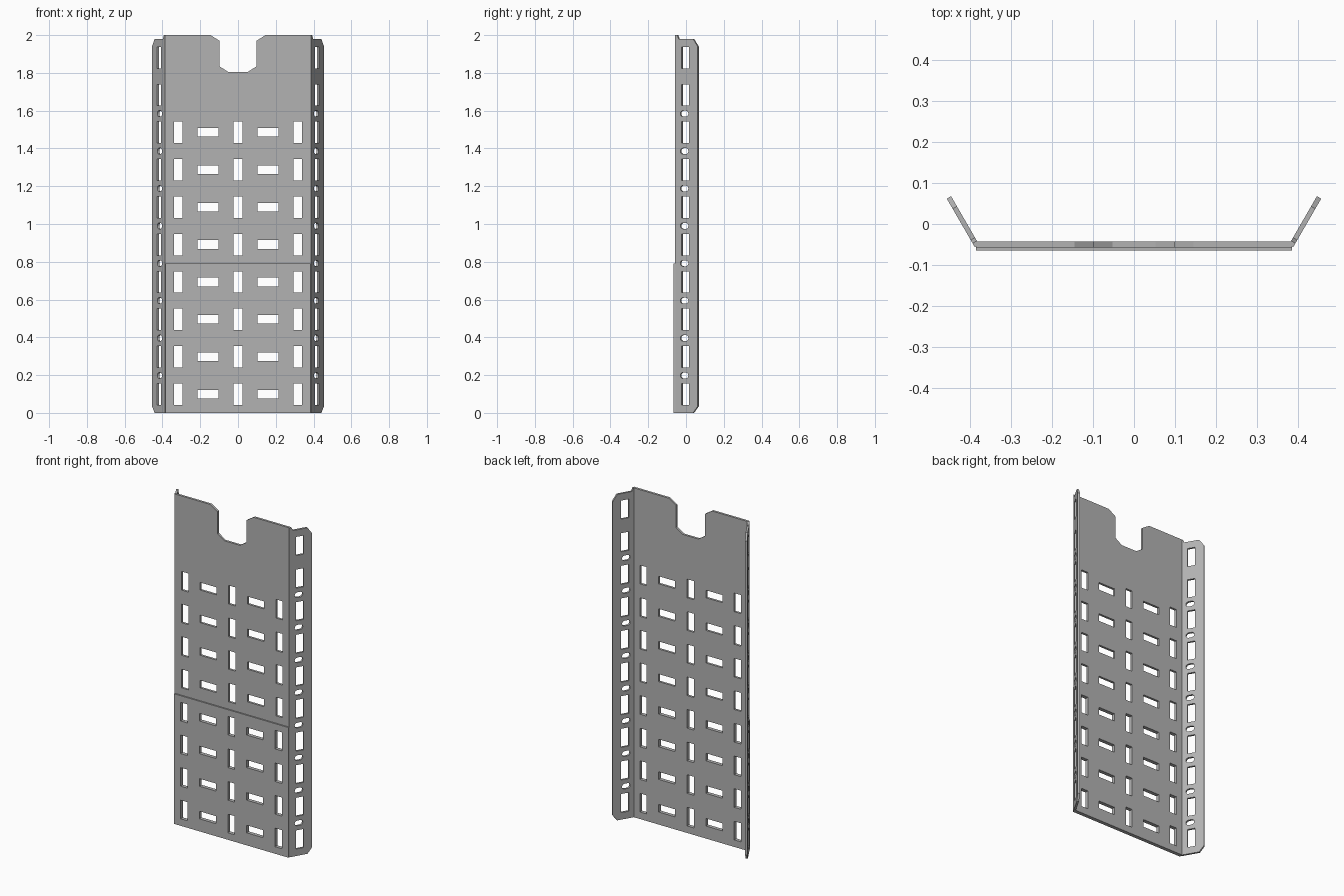
import bpy, bmesh, math
from mathutils import Matrix, Vector

if "Cube" in bpy.data.objects:
    bpy.data.objects.remove(bpy.data.objects["Cube"])

steel = bpy.data.materials.new("grey steel")
steel.use_nodes = True
steel.diffuse_color = (0.45, 0.45, 0.45, 1)
steel.node_tree.nodes["Principled BSDF"].inputs["Base Color"].default_value = (0.45, 0.45, 0.45, 1)

PITCH, FIRST = 0.198, 0.099      # slot row spacing and height of the lowest row
ROWS = 8


def rect(cx, cz, w, h):
    return [(cx + sx * w / 2, cz + sz * h / 2)
            for sx, sz in ((-1, -1), (1, -1), (1, 1), (-1, 1))]


def obround(cx, cz, w, h, steps=6):
    r, pts = h / 2, []
    for side in (1, -1):
        for i in range(steps + 1):
            a = side * math.pi / 2 * (2 * i / steps - 1) if side > 0 else math.pi / 2 + math.pi * i / steps
            pts.append((cx + side * (w / 2 - r) + r * math.cos(a), cz + r * math.sin(a)))
    return pts


def sheet(name, outline, holes, thickness, origin, direction):
    """Punched flat sheet: outline runs along a horizontal direction and up z."""
    curve = bpy.data.curves.new(name, 'CURVE')
    curve.dimensions, curve.fill_mode = '2D', 'BOTH'
    curve.extrude = thickness / 2
    for loop in [outline] + holes:
        spline = curve.splines.new('POLY')
        spline.points.add(len(loop) - 1)
        for point, (x, y) in zip(spline.points, loop):
            point.co = (x, y, 0, 1)
        spline.use_cyclic_u, spline.use_smooth = True, False
    temp = bpy.data.objects.new(name + "_profile", curve)
    bpy.context.collection.objects.link(temp)
    graph = bpy.context.evaluated_depsgraph_get()
    mesh = bpy.data.meshes.new_from_object(temp.evaluated_get(graph))
    bpy.data.objects.remove(temp)
    # stand the sheet up along its direction
    across, up = Vector(direction).normalized(), Vector((0, 0, 1))
    turn = Matrix((across, up, across.cross(up))).transposed().to_4x4()
    mesh.transform(Matrix.Translation(origin) @ turn)
    bm = bmesh.new()
    bm.from_mesh(mesh)
    bmesh.ops.remove_doubles(bm, verts=bm.verts, dist=0.0001)
    bmesh.ops.recalc_face_normals(bm, faces=bm.faces)
    for face in bm.faces:
        face.smooth = False
    bm.to_mesh(mesh)
    bm.free()
    mesh.name = name
    mesh.materials.clear()
    mesh.materials.append(steel)
    obj = bpy.data.objects.new(name, mesh)
    bpy.context.collection.objects.link(obj)
    return obj


def panel_slots(rows):
    slots = []
    for k in range(rows):
        z = FIRST + PITCH * k
        slots += [rect(x, z, 0.046, 0.113) for x in (-0.317, 0, 0.317)]
        slots += [rect(x, z, 0.111, 0.046) for x in (-0.159, 0.159)]
    return slots


# Back panel with a chamfered notch in its top edge
half = 0.384
notch = [(0.145, 2), (0.098, 1.97), (0.098, 1.835), (0.052, 1.805)]
panel = [(-half, 0), (half, 0), (half, 2)] + notch
panel += [(-x, z) for x, z in reversed(notch)] + [(-half, 2)]
sheet("main_panel", panel, panel_slots(ROWS), 0.014, (0, -0.05, 0), (1, 0, 0))

# Thin reinforcing layer on the lower front
lower = [(-half, 0), (half, 0), (half, 0.79), (-half, 0.79)]
sheet("lower_front_layer", lower, panel_slots(ROWS // 2), 0.008, (0, -0.061, 0), (1, 0, 0))

# Angled side flanges with slots and small oblong holes between them
flange = [(-0.004, 0), (0.104, 0), (0.1325, 0.035), (0.1325, 1.94), (0.104, 1.98),
          (0.016, 1.98), (0.007, 2), (-0.004, 2)]
punches = [rect(0.058, FIRST + PITCH * k, 0.046, 0.113) for k in range(ROWS + 2)]
punches += [obround(0.051, FIRST + PITCH * (k + 0.5), 0.05, 0.032) for k in range(ROWS)]
for name, side in (("left_flange", 1), ("right_flange", -1)):
    sheet(name, flange, punches, 0.012, (side * 0.384, -0.05, 0),
          (side * 0.5, math.sqrt(3) / 2, 0))
